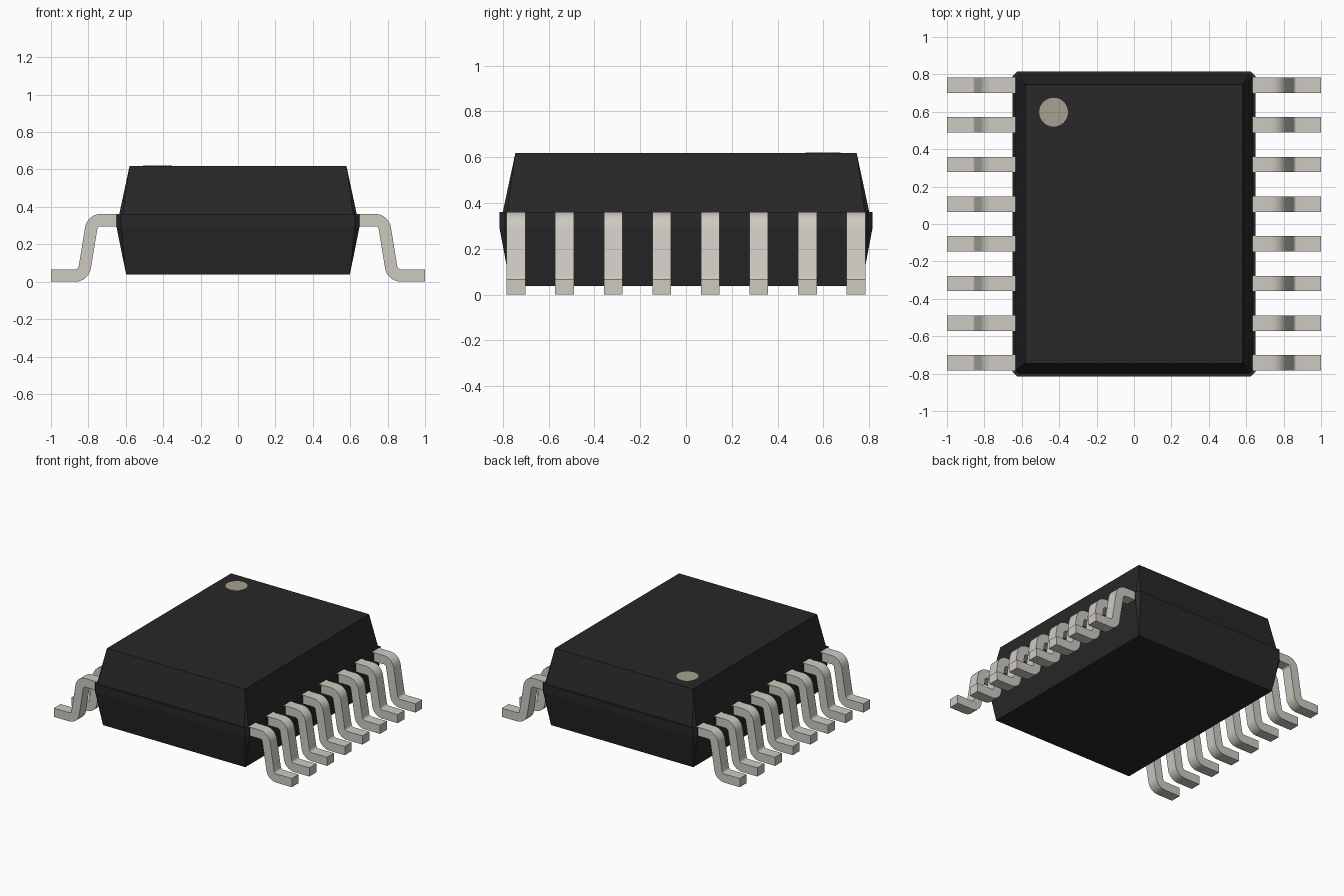
import bpy
import bmesh
import math
from mathutils import Vector

if "Cube" in bpy.data.objects:
    bpy.data.objects.remove(bpy.data.objects["Cube"], do_unlink=True)


def material(name, rgb):
    m = bpy.data.materials.new(name)
    m.use_nodes = True
    m.diffuse_color = (*rgb, 1)
    m.node_tree.nodes["Principled BSDF"].inputs["Base Color"].default_value = (*rgb, 1)
    return m


black = material("black plastic", (0.021, 0.021, 0.021))
metal = material("tinned metal", (0.61, 0.59, 0.53))
beige = material("marker beige", (0.38, 0.355, 0.28))


def finish(bm, name, mat):
    bmesh.ops.remove_doubles(bm, verts=bm.verts, dist=0.0005)
    bmesh.ops.recalc_face_normals(bm, faces=bm.faces)
    mesh = bpy.data.meshes.new(name)
    bm.to_mesh(mesh)
    bm.free()
    mesh.materials.append(mat)
    obj = bpy.data.objects.new(name, mesh)
    bpy.context.collection.objects.link(obj)
    return obj


def loft(bm, rings):
    """Skin a list of equal-length point rings and cap both ends."""
    rows = [[bm.verts.new(p) for p in ring] for ring in rings]
    for a, b in zip(rows, rows[1:]):
        for i in range(len(a)):
            j = (i + 1) % len(a)
            bm.faces.new((a[i], a[j], b[j], b[i]))
    bm.faces.new(rows[0])
    bm.faces.new(rows[-1])


def cut_rectangle(x, y, z, c):
    """Rectangle with corners chamfered by c."""
    return [(x, c - y, z), (x, y - c, z), (x - c, y, z), (c - x, y, z),
            (-x, y - c, z), (-x, c - y, z), (c - x, -y, z), (x - c, -y, z)]


# Body: tapered lower half, seam band, ledge, tapered upper half
levels = [(0.598, 0.766, 0.038, 0), (0.65, 0.815, 0.295, 0.025),
          (0.65, 0.815, 0.36, 0.025), (0.635, 0.80, 0.36, 0.02),
          (0.58, 0.745, 0.618, 0)]
bm = bmesh.new()
loft(bm, [cut_rectangle(*level) for level in levels])
finish(bm, "body", black)

# Pin one marker: thin disc on the top face
bm = bmesh.new()
bmesh.ops.create_cone(bm, cap_ends=True, segments=32, radius1=0.077,
                      radius2=0.077, depth=0.006)
finish(bm, "pin_one_marker", beige).location = (-0.43, 0.598, 0.617)


def fillet(before, corner, after, radius, steps=8):
    """Arc points rounding one corner of the lead's centre line."""
    u, v = (before - corner).normalized(), (after - corner).normalized()
    half = u.angle(v) / 2
    centre = corner + (u + v).normalized() * radius / math.sin(half)
    start = (corner + u * radius / math.tan(half) - centre).normalized()
    end = (corner + v * radius / math.tan(half) - centre).normalized()
    return [centre + start.slerp(end, i / steps) * radius for i in range(steps + 1)]


# Gull-wing lead: rectangular section swept along a rounded S path
thick, width = 0.066, 0.082
inner, bend_top, bend_foot, tip = [Vector(p) for p in (
    (0.60, 0, 0.329), (0.778, 0, 0.329), (0.826, 0, 0.033), (1, 0, 0.033))]
path = ([inner] + fillet(inner, bend_top, bend_foot, 0.052)
        + fillet(bend_top, bend_foot, tip, 0.052) + [tip])


def lead(name, side, y):
    rings = []
    for i, p in enumerate(path):
        t = (path[min(i + 1, len(path) - 1)] - path[max(i - 1, 0)]).normalized()
        n = Vector((-t.z, 0, t.x)) * thick / 2
        w = Vector((0, width / 2, 0))
        ring = [p + n - w, p + n + w, p - n + w, p - n - w]
        rings.append([(side * q.x, q.y + y, q.z) for q in ring])
    bm = bmesh.new()
    loft(bm, rings)
    return finish(bm, name, metal)


leads = []
for label, side in (("left", 1), ("right", -1)):
    for k in range(8):
        leads.append(lead(f"{label}_lead_{k + 1}", side, (k - 3.5) * 0.212))

bpy.ops.object.select_all(action="DESELECT")
for obj in leads:
    obj.select_set(True)
bpy.context.view_layer.objects.active = leads[0]
bpy.ops.object.shade_smooth_by_angle(angle=math.radians(40))
